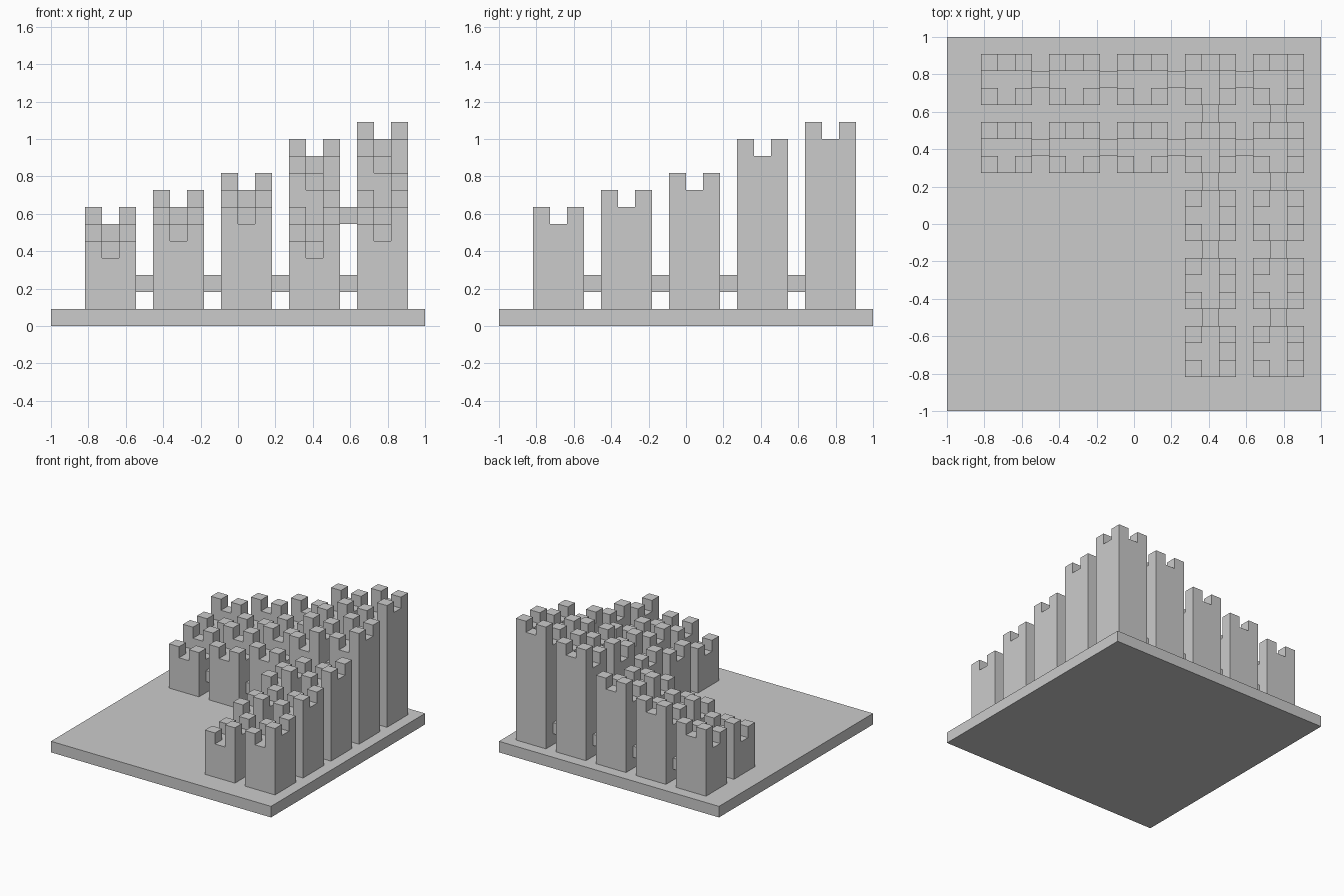
import bpy, bmesh

if "Cube" in bpy.data.objects:
    bpy.data.objects.remove(bpy.data.objects["Cube"])

U = 1 / 11          # one block of the model's grid


def finish(name, bm):
    bmesh.ops.remove_doubles(bm, verts=bm.verts, dist=1e-5)
    bmesh.ops.recalc_face_normals(bm, faces=bm.faces)
    me = bpy.data.meshes.new(name)
    bm.to_mesh(me)
    bm.free()
    ob = bpy.data.objects.new(name, me)
    bpy.context.collection.objects.link(ob)
    return ob


def box(name, lo, hi):
    bm = bmesh.new()
    bmesh.ops.create_cube(bm, size=1)
    for v in bm.verts:
        for k in range(3):
            v.co[k] = (lo[k] if v.co[k] < 0 else hi[k]) * U
    return finish(name, bm)


def tower(name, x0, y0, cells):
    """3x3 tower as a stepped block; cells maps (i, j) to its top height."""
    bm = bmesh.new()

    def quad(*pts):
        bm.faces.new([bm.verts.new((x * U, y * U, z * U)) for x, y, z in pts])

    for (i, j), h in cells.items():
        x, y = x0 + i, y0 + j
        c = [(x, y), (x + 1, y), (x + 1, y + 1), (x, y + 1)]
        quad(*[(*p, h) for p in c])
        quad(*[(*p, 1) for p in reversed(c)])
        for k, (dx, dy) in enumerate([(0, -1), (1, 0), (0, 1), (-1, 0)]):
            low = cells.get((i + dx, j + dy), 1)
            a, b = c[k], c[(k + 1) % 4]
            # walls in one-block steps so neighbouring edges weld
            for z in range(low, h):
                quad((*a, z), (*b, z), (*b, z + 1), (*a, z + 1))
    bmesh.ops.remove_doubles(bm, verts=bm.verts, dist=1e-5)
    bmesh.ops.recalc_face_normals(bm, faces=bm.faces)
    bmesh.ops.dissolve_limit(bm, angle_limit=0.01, verts=bm.verts, edges=bm.edges)
    return finish(name, bm)


def crown(h, back, right):
    """Battlements: outer sides are one block taller than the inner ones."""
    cells = {}
    for i in range(3):
        for j in range(3):
            outer = (back and j == 2) or (right and i == 2)
            merlon = i != 1 and j != 1
            cells[i, j] = h - 2 + outer + merlon
    return cells


# Base slab
box("base_slab", (-11, -11, 0), (11, 11, 1))

# Towers: two rows along the back, two columns along the right
starts = [-9, -5, -1, 3, 7]
rise = [6, 7, 8, 10, 11]
for a, x in enumerate(starts):
    for b, y in enumerate(starts):
        if a < 3 and b < 3:
            continue
        h = rise[min(a, b)] + (max(a, b) == 4)
        if a == b == 4:
            h = 12
        tower("tower", x, y, crown(h, b >= 3, a >= 3))

# Bridges linking neighbouring towers
for s in (3, 7):
    for t in starts[:4]:
        z = 6 if (s == 3 and t == 3) else 2
        box("bridge_row", (t + 3, s + 1, z), (t + 4, s + 2, z + 1))
        box("bridge_column", (s + 1, t + 3, 2), (s + 2, t + 4, 3))
